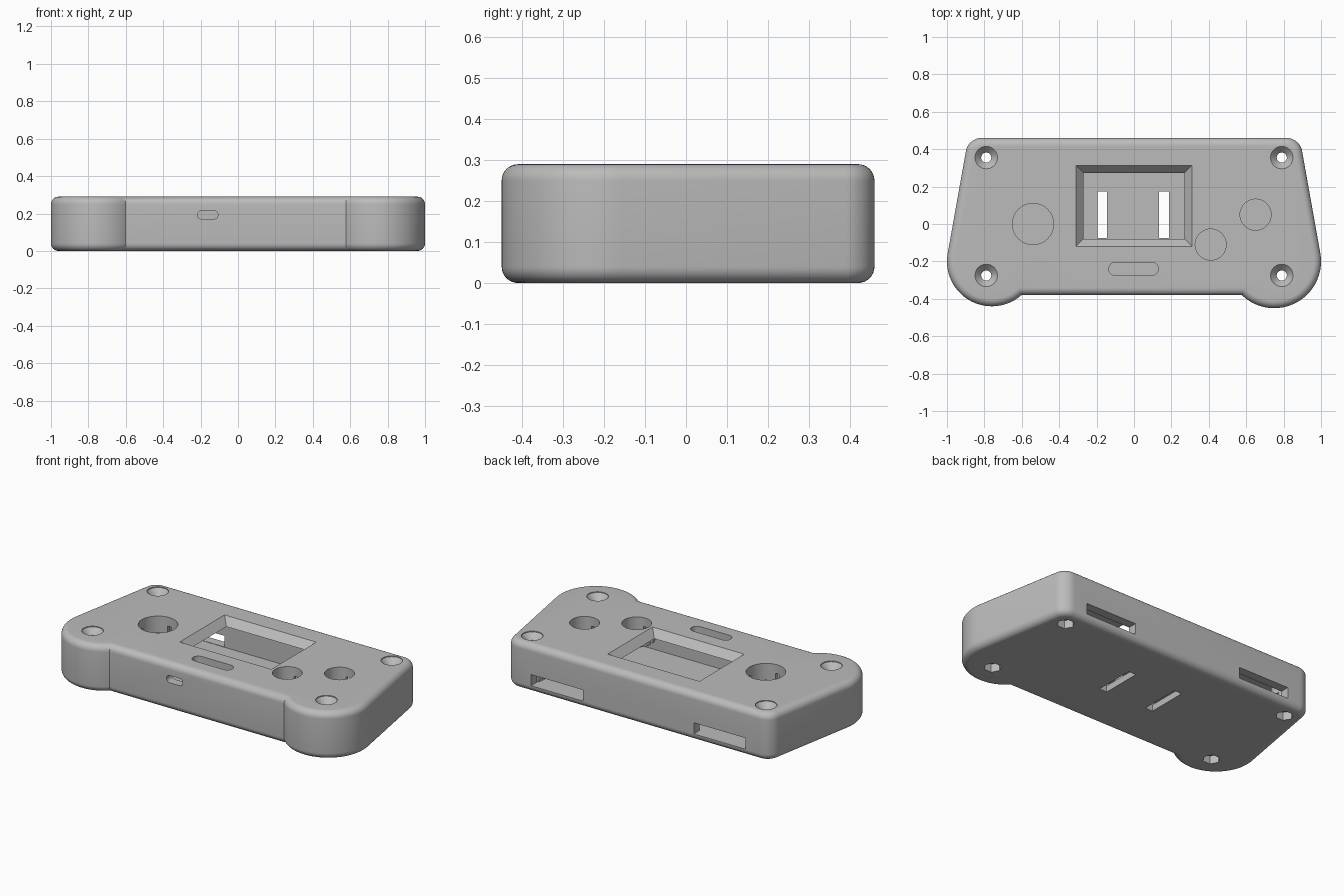
import bpy, bmesh, math

if "Cube" in bpy.data.objects:
    bpy.data.objects.remove(bpy.data.objects["Cube"])

H, R_EDGE, FLOOR, CEIL = 0.29, 0.04, 0.04, 0.245

plastic = bpy.data.materials.new("grey plastic")
plastic.diffuse_color = (0.5, 0.5, 0.5, 1)
plastic.use_nodes = True
plastic.node_tree.nodes["Principled BSDF"].inputs["Base Color"].default_value = plastic.diffuse_color


def loft(name, rings):
    """Closed solid through rings of equal point count, ordered bottom to top."""
    bm = bmesh.new()
    vs = [[bm.verts.new(p) for p in ring] for ring in rings]
    n = len(vs[0])
    for a, b in zip(vs, vs[1:]):
        for i in range(n):
            j = (i + 1) % n
            bm.faces.new((a[i], a[j], b[j], b[i]))
    bm.faces.new(vs[0][::-1])
    bm.faces.new(vs[-1])
    bmesh.ops.recalc_face_normals(bm, faces=bm.faces)
    me = bpy.data.meshes.new(name)
    bm.to_mesh(me)
    bm.free()
    me.materials.append(plastic)
    ob = bpy.data.objects.new(name, me)
    bpy.context.collection.objects.link(ob)
    return ob


def side(cx, big, d):
    """Right half of the outline, inset by d: grip lobe, then top corner."""
    cy, tx, ty, small = -0.2, 0.815, 0.375, 0.085
    dx, dy = tx - cx, ty - cy
    a = math.atan2(dy, dx) - math.acos((big - small) / math.hypot(dx, dy))
    start = math.pi + math.asin((0.18 - d) / (big - d))
    pts = []
    for x, y, r, a0, a1, n in ((cx, cy, big - d, start, 2 * math.pi + a, 32),
                               (tx, ty, small - d, a, math.pi / 2, 10)):
        for i in range(n + 1):
            t = a0 + (a1 - a0) * i / n
            pts.append((x + r * math.cos(t), y + r * math.sin(t)))
    return pts


def outline(d, z):
    left = [(-x, y) for x, y in reversed(side(0.76, 0.24, d))]
    return [(x, y, z) for x, y in side(0.75, 0.25, d) + left]


def circle(x, y, r, z, n=40):
    return [(x + r * math.cos(2 * math.pi * i / n),
             y + r * math.sin(2 * math.pi * i / n), z) for i in range(n)]


def rect(x0, x1, y0, y1, z):
    return [(x0, y0, z), (x1, y0, z), (x1, y1, z), (x0, y1, z)]


def box(x0, x1, y0, y1, z0, z1):
    return loft("box", [rect(x0, x1, y0, y1, z0), rect(x0, x1, y0, y1, z1)])


def cyl(x, y, r, z0, z1, n=40):
    return loft("cylinder", [circle(x, y, r, z0, n), circle(x, y, r, z1, n)])


def pill(x0, x1, c, r):
    """Rounded slot outline as (u, v) pairs."""
    pts = []
    for cx, a0 in ((x1 - r, -90), (x0 + r, 90)):
        for i in range(13):
            t = math.radians(a0 + 15 * i)
            pts.append((cx + r * math.cos(t), c + r * math.sin(t)))
    return pts


def combine(ob, tool, op="DIFFERENCE"):
    m = ob.modifiers.new("cut", "BOOLEAN")
    m.operation, m.solver, m.object = op, "EXACT", tool
    bpy.context.view_layer.objects.active = ob
    bpy.ops.object.modifier_apply(modifier=m.name)
    bpy.data.objects.remove(tool)


# Rounded outer body
rings = []
for i in range(9):
    t = math.pi / 2 * i / 8
    rings.append((R_EDGE * (1 - math.sin(t)), R_EDGE * (1 - math.cos(t))))
rings += [(d, H - z) for d, z in reversed(rings)]
case = loft("case_body", [outline(d, z) for d, z in rings])

# Hollow interior
combine(case, loft("cavity", [outline(0.055, FLOOR), outline(0.055, CEIL)]))

# Screw posts, countersunk screw holes and hexagonal nut pockets
for x in (-0.79, 0.79):
    for y in (-0.275, 0.355):
        combine(case, cyl(x, y, 0.075, FLOOR - 0.01, CEIL + 0.01), "UNION")
        combine(case, loft("screw", [circle(x, y, 0.027, -0.05), circle(x, y, 0.027, 0.25),
                                     circle(x, y, 0.06, H - 0.005), circle(x, y, 0.06, H + 0.05)]))
        combine(case, cyl(x, y, 0.05, -0.05, 0.05, 6))

# Button holes with notched guide collars
for x, y, r in ((-0.54, 0, 0.11), (0.65, 0.05, 0.083), (0.41, -0.11, 0.083)):
    collar = cyl(x, y, r + 0.02, 0.19, CEIL + 0.01)
    for u, v in ((r + 0.05, 0.012), (0.012, r + 0.05)):
        combine(collar, box(x - u, x + u, y - v, y + v, 0.1, CEIL - 0.01))
    combine(case, collar, "UNION")
    combine(case, cyl(x, y, r, 0.1, H + 0.05))

# Screen window with sloped frame
S = ((0.2, 0), (0.24, 0), (H + 0.01, 0.054))
combine(case, loft("window", [rect(-0.265 - e, 0.265 + e, -0.075 - e, 0.268 + e, z) for z, e in S]))

# Slider slot on top and small switch slot in the front wall
P = pill(-0.135, 0.13, -0.24, 0.035)
combine(case, loft("slider", [[(u, v, z) for u, v in P] for z in (0.15, H + 0.05)]))
P = pill(-0.217, -0.107, 0.193, 0.022)
combine(case, loft("switch", [[(u, y, v) for u, v in P] for y in (-0.5, -0.25)]))

# Strap slots through the floor and wide openings in the back wall
for x in (-0.17, 0.16):
    combine(case, box(x - 0.026, x + 0.026, -0.075, 0.175, -0.05, 0.1))
for x in (-0.55, 0.55):
    combine(case, box(x - 0.175, x + 0.175, 0.35, 0.5, FLOOR + 0.002, 0.11))

bpy.ops.object.select_all(action="DESELECT")
case.select_set(True)
bpy.context.view_layer.objects.active = case
bpy.ops.object.shade_smooth_by_angle(angle=math.radians(30))
